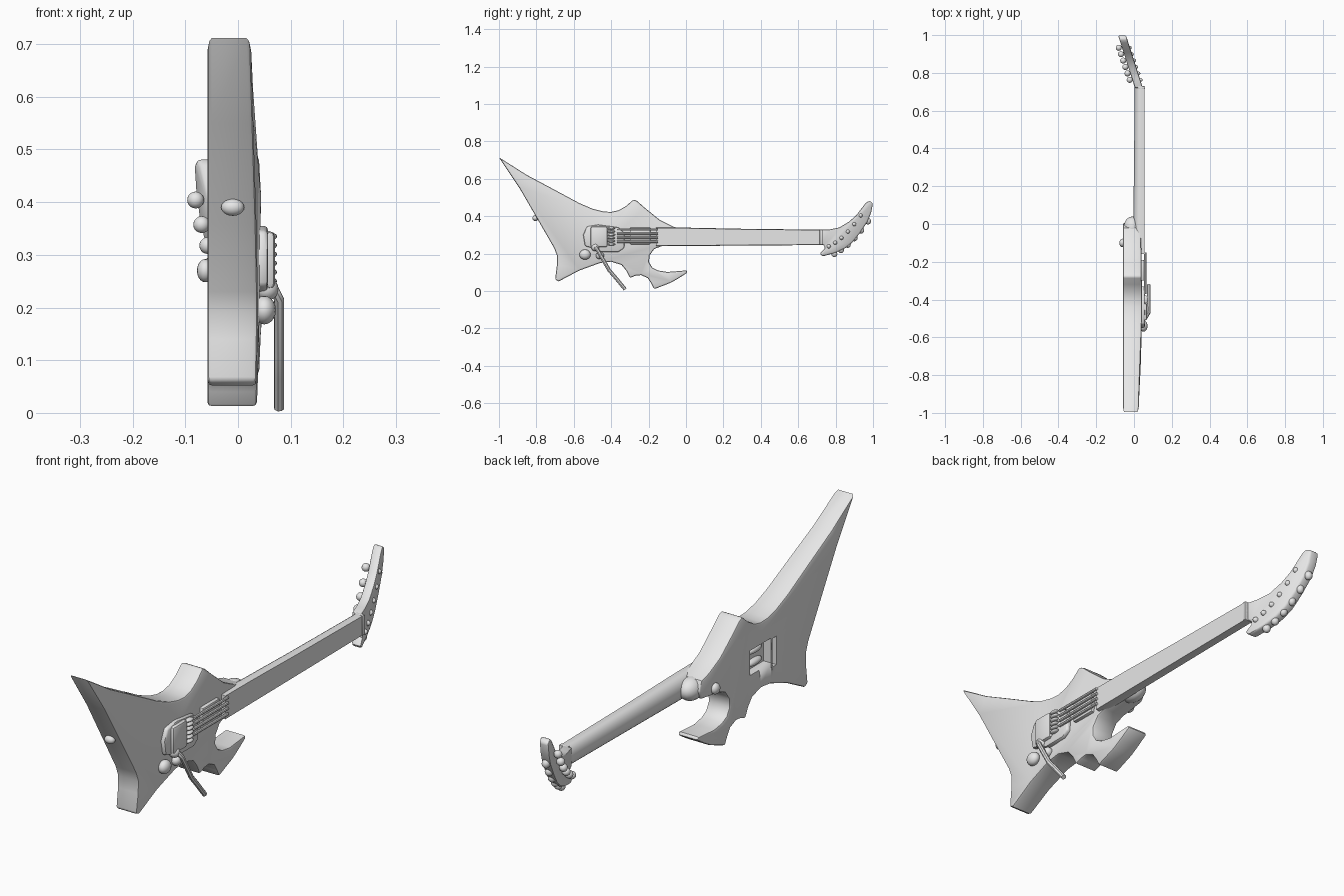
import bpy, bmesh
from math import pi, cos, sin, hypot
from mathutils import Vector

cube = bpy.data.objects.get("Cube")
if cube:
    bpy.data.objects.remove(cube)

grey = bpy.data.materials.new("plain grey")
grey.use_nodes = True
grey.diffuse_color = (0.8, 0.8, 0.8, 1)
grey.node_tree.nodes["Principled BSDF"].inputs["Base Color"].default_value = (0.8, 0.8, 0.8, 1)


def activate(ob):
    bpy.ops.object.select_all(action="DESELECT")
    ob.select_set(True)
    bpy.context.view_layer.objects.active = ob


def finish(name, bm, bevel=0.0, segments=2):
    """Turn a bmesh into a smooth-shaded object with softened edges."""
    bmesh.ops.recalc_face_normals(bm, faces=bm.faces)
    mesh = bpy.data.meshes.new(name)
    bm.to_mesh(mesh)
    bm.free()
    ob = bpy.data.objects.new(name, mesh)
    bpy.context.collection.objects.link(ob)
    mesh.materials.append(grey)
    activate(ob)
    if bevel:
        mod = ob.modifiers.new("soft edges", "BEVEL")
        mod.width, mod.segments = bevel, segments
        mod.limit_method, mod.angle_limit = "ANGLE", 0.9
        bpy.ops.object.modifier_apply(modifier=mod.name)
    bpy.ops.object.shade_smooth_by_angle(angle=0.7)
    return ob


def loft(name, rings, bevel=0.0):
    """Bridge equal-length rings of points and cap both ends."""
    bm = bmesh.new()
    loops = [[bm.verts.new(p) for p in ring] for ring in rings]
    for a, b in zip(loops, loops[1:]):
        for i in range(len(a)):
            j = (i + 1) % len(a)
            bm.faces.new((a[i], a[j], b[j], b[i]))
    bm.faces.new(loops[0])
    bm.faces.new(loops[-1])
    return finish(name, bm, bevel)


def slab(name, outline, back, front, bevel):
    """Side outline in hundredths, given thickness by two rules."""
    pts = [(y / 100, z / 100) for y, z in outline]
    return loft(name, [[(f(y, z), y, z) for y, z in pts] for f in (back, front)], bevel)


def box(name, x, y, z, bevel=0.0):
    ring = [(y[0], z[0]), (y[1], z[0]), (y[1], z[1]), (y[0], z[1])]
    return loft(name, [[(d, *p) for p in ring] for d in x], bevel)


def blob(name, centre, size):
    bm = bmesh.new()
    bmesh.ops.create_uvsphere(bm, u_segments=16, v_segments=10, radius=1)
    bmesh.ops.scale(bm, vec=size, verts=bm.verts)
    bmesh.ops.translate(bm, vec=centre, verts=bm.verts)
    return finish(name, bm)


def tube(name, path, radius):
    curve = bpy.data.curves.new(name, "CURVE")
    curve.dimensions = "3D"
    curve.bevel_depth, curve.bevel_resolution, curve.use_fill_caps = radius, 2, True
    spline = curve.splines.new("POLY")
    spline.points.add(len(path) - 1)
    for point, p in zip(spline.points, path):
        point.co = (*p, 1)
    ob = bpy.data.objects.new(name, curve)
    bpy.context.collection.objects.link(ob)
    curve.materials.append(grey)
    activate(ob)
    bpy.ops.object.convert(target="MESH")
    bpy.ops.object.shade_smooth_by_angle(angle=0.7)


# Winged body: flat back, front gently raised toward the middle
body_outline = [
    (-100, 71.5), (-85, 62), (-70, 54), (-57, 47), (-50, 44), (-44, 42.5), (-40, 42.3),
    (-36, 43.2), (-32, 45.5), (-28, 49), (-26, 48), (-22, 44.5), (-14, 38), (-7, 34.5), (-2, 33),
    (0, 29), (-2, 25.5), (-13, 24), (-17, 22.5), (-19.5, 19), (-19.8, 15.5),
    (-18, 12.5), (-15, 11), (-10, 10.2), (0, 11), (1, 10), (-4, 6.8), (-8, 4.5),
    (-17, 1), (-18.5, 4), (-20.5, 7), (-24, 8.5), (-27, 8.2), (-30, 7), (-32, 11),
    (-34.5, 14), (-40, 15.7), (-46, 15), (-57, 11), (-68, 5.2), (-70, 6),
    (-69, 14), (-69, 19), (-70.5, 23), (-78, 36), (-89, 55)]
body = slab("body", body_outline, lambda y, z: -0.058,
            lambda y, z: 0.048 - 0.024 * min(1, hypot(y + 0.4, z - 0.28) / 0.7), 0.009)

# Spring cavity and slot cut into the back
for y, z in (((-0.46, -0.325), (0.235, 0.335)), ((-0.495, -0.47), (0.215, 0.33))):
    cutter = box("cavity_cutter", (-0.1, -0.025), y, z)
    cutter.hide_render = True
    mod = body.modifiers.new("cavity", "BOOLEAN")
    mod.operation, mod.solver, mod.object = "DIFFERENCE", "EXACT", cutter
    activate(body)
    bpy.ops.object.modifier_apply(modifier=mod.name)
    bpy.data.objects.remove(cutter)
for z in (0.26, 0.31):
    blob("cavity_spring", (-0.028, -0.39, z), (0.018, 0.05, 0.014))

# Neck: flat fingerboard with a rounded back, tapering to the nut
def neck_ring(y, half, mid, back):
    arc = [(0.034 - (0.034 - back) * sin(pi * i / 12), y, mid + half * cos(pi * i / 12))
           for i in range(13)]
    return [(0.055, y, mid + half * 0.94)] + arc + [(0.055, y, mid - half * 0.94)]


loft("neck", [neck_ring(-0.16, 0.05, 0.29, -0.01), neck_ring(0.0, 0.049, 0.29, -0.004),
              neck_ring(0.3, 0.045, 0.288, 0), neck_ring(0.73, 0.041, 0.287, 0.004)])
box("nut", (0.02, 0.058), (0.715, 0.73), (0.247, 0.328), 0.003)
blob("heel", (-0.01, -0.02, 0.288), (0.045, 0.06, 0.045))

# Tilted pointed headstock
def tilt(y):
    return -0.32 * (y - 0.72)


slab("headstock", [(72, 32.8), (77, 33), (82, 34), (87, 37), (91, 40.5), (96, 47), (98, 48.3),
                   (100, 47), (99, 42), (97, 37), (93, 31), (89, 26), (85, 22.8), (80, 20.5),
                   (73, 18.5), (71.5, 20), (74, 22.5), (74, 24.5), (72, 25)],
     lambda y, z: 0.005 + tilt(y), lambda y, z: 0.047 + tilt(y), 0.008)

# Six tuners: knob on the edge, post in front, housing behind
for i in range(6):
    t = i / 5
    y, z = 0.785 + 0.18 * t, 0.205 + 0.09 * t + 0.085 * t * t
    inward = Vector((-0.022 - 0.01 * t, 0.034 - 0.01 * t))
    x = 0.024 + tilt(y)
    blob("tuner_knob", (x, y + 0.008, z - 0.006), (0.016, 0.016, 0.018))
    py, pz = y + inward.x, z + inward.y
    blob("tuner_post", (x + 0.028, py, pz), (0.014, 0.011, 0.011))
    blob("tuner_housing", (x - 0.026, py, pz), (0.016, 0.016, 0.016))

# Bridge with its stepped base and saddles
slab("bridge_base", [(-54, 24), (-55, 30), (-53, 34.5), (-47, 35.5), (-36, 34), (-33, 31),
                     (-33, 23), (-36, 21), (-46, 21), (-50, 23)],
     lambda y, z: 0.03, lambda y, z: 0.057, 0.008)
box("bridge_block", (0.04, 0.07), (-0.51, -0.42), (0.235, 0.345), 0.01)
for i in range(6):
    blob("saddle", (0.062, -0.4, 0.25 + 0.017 * i), (0.012, 0.022, 0.007))

# Raised strings over the pickups
box("pickup", (0.03, 0.054), (-0.3, -0.19), (0.25, 0.34), 0.006)
for i in range(4):
    z = 0.263 + 0.022 * i
    tube("string", [(0.06, -0.37, z), (0.06, -0.15, z)], 0.006)

# Tremolo arm, control knobs and strap buttons
tube("tremolo_arm", [(0.05, -0.485, 0.24), (0.07, -0.482, 0.232), (0.078, -0.47, 0.215),
                     (0.078, -0.41, 0.11), (0.078, -0.375, 0.07), (0.078, -0.325, 0.009)], 0.01)
blob("arm_socket", (0.055, -0.485, 0.235), (0.022, 0.022, 0.022))
blob("control_knob", (0.05, -0.54, 0.195), (0.022, 0.03, 0.027))
blob("control_knob", (0.046, -0.46, 0.19), (0.02, 0.022, 0.02))
blob("strap_button", (-0.01, -0.805, 0.39), (0.022, 0.016, 0.016))
blob("strap_button", (-0.062, -0.1, 0.27), (0.016, 0.022, 0.022))
